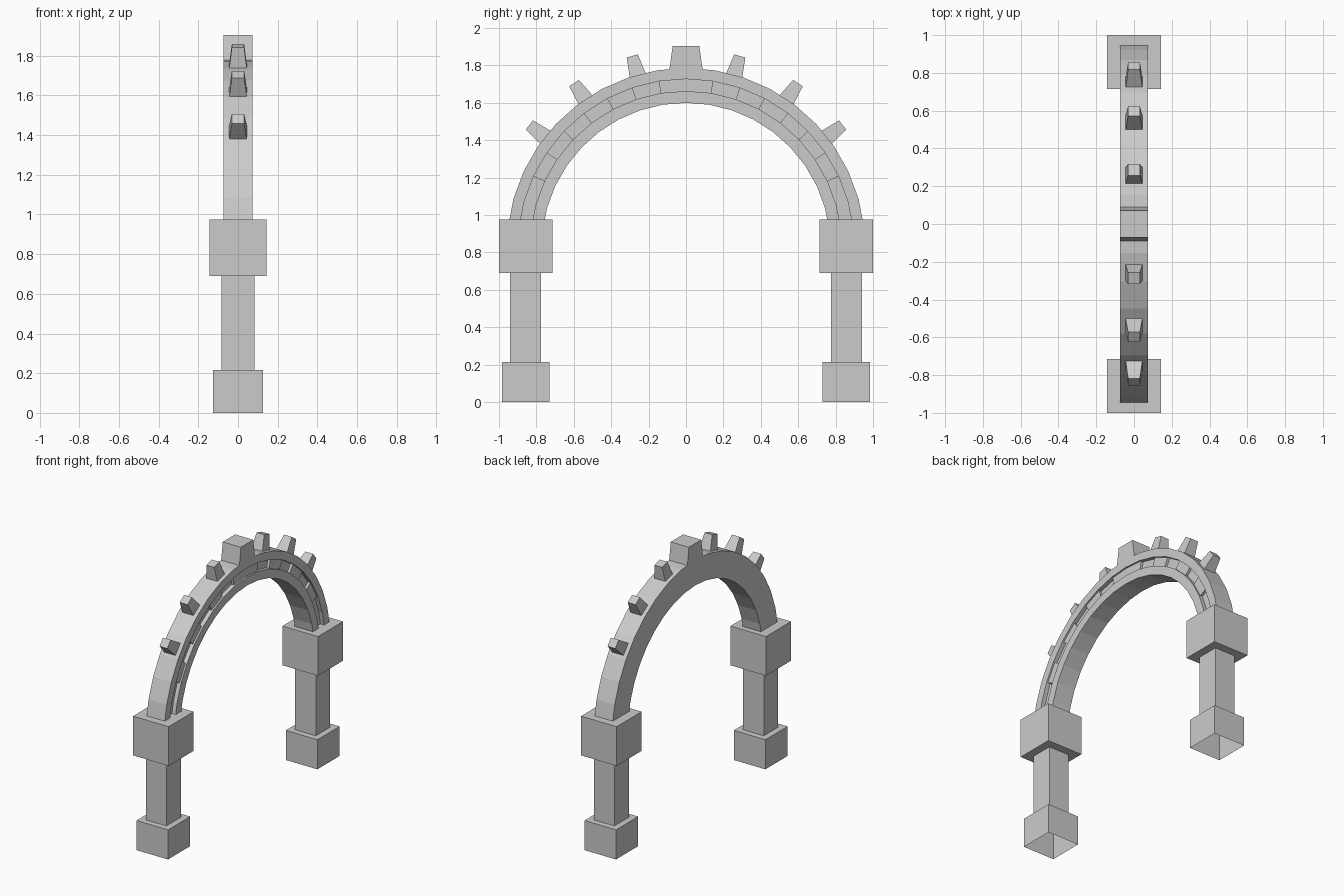
import bpy, bmesh, math

cube = bpy.data.objects.get("Cube")
if cube:
    bpy.data.objects.remove(cube, do_unlink=True)

stone = bpy.data.materials.new("grey_stone")
stone.use_nodes = True
GREY = (0.6, 0.6, 0.6, 1)
stone.diffuse_color = GREY
stone.node_tree.nodes["Principled BSDF"].inputs["Base Color"].default_value = GREY

CENTRE_Z = 0.828            # centre of the arch circle
STEP = math.radians(9.3)    # one arch facet
OUTER, INNER = 0.958, 0.772
GROOVE_OUT, GROOVE_IN = 0.899, 0.835
HALF = 0.073                # half thickness of the arch
FLOOR, BLOCK_FACE = 0.043, 0.061


def finish(bm, name):
    bmesh.ops.recalc_face_normals(bm, faces=bm.faces)
    mesh = bpy.data.meshes.new(name)
    bm.to_mesh(mesh)
    bm.free()
    mesh.materials.append(stone)
    obj = bpy.data.objects.new(name, mesh)
    bpy.context.collection.objects.link(obj)
    return obj


def loft(name, rings, open_start=False):
    """Skin a list of matching closed rings and cap the ends."""
    bm = bmesh.new()
    loops = [[bm.verts.new(p) for p in ring] for ring in rings]
    n = len(loops[0])
    for a, b in zip(loops, loops[1:]):
        for i in range(n):
            j = (i + 1) % n
            bm.faces.new((a[i], a[j], b[j], b[i]))
    if not open_start:
        bm.faces.new(loops[0])
    bm.faces.new(loops[-1])
    return finish(bm, name)


def polar(x, radius, angle):
    """Point on the arch; the angle is measured from the crown."""
    return (x, radius * math.sin(angle), CENTRE_Z + radius * math.cos(angle))


def sweep(name, profile, first, last):
    return loft(name, [[polar(x, r, k * STEP) for x, r in profile]
                       for k in range(first, last + 1)])


def rect(hx, hy, y, z):
    return [(sx * hx, y + sy * hy, z) for sx, sy in ((-1, -1), (1, -1), (1, 1), (-1, 1))]


# Arch ring with a groove along one side
sweep("arch", [(-HALF, INNER), (HALF, INNER), (HALF, GROOVE_IN), (FLOOR, GROOVE_IN),
               (FLOOR, GROOVE_OUT), (HALF, GROOVE_OUT), (HALF, OUTER), (-HALF, OUTER)], -9, 9)

# Raised blocks in the groove
block = [(FLOOR - 0.005, GROOVE_IN), (BLOCK_FACE, GROOVE_IN),
         (BLOCK_FACE, GROOVE_OUT), (FLOOR - 0.005, GROOVE_OUT)]
sweep("crown_groove_block", block, -1, 1)
for k in (2, 4, 6):
    sweep("front_groove_block", block, -k - 1, -k)
    sweep("back_groove_block", block, k, k + 1)

# Keystone
loft("keystone", [rect(HALF, 0.096, 0, 1.727), rect(HALF, 0.071, 0, 1.905)])

for side, label in ((-1, "front"), (1, "back")):
    # Tapered studs around the outside of the arch
    for degrees in (15.7, 34.3, 52):
        angle = math.radians(degrees) * side
        rings = []
        for radius, half in ((0.94, 0.046), (1.062, 0.031)):
            _, cy, cz = polar(0, radius, angle)
            rings.append([(x, cy + t * math.cos(angle), cz - t * math.sin(angle))
                          for x, t, _ in rect(half, half, 0, 0)])
        loft(label + "_stud", rings)

    # Pillar: hollow-bottomed base, shaft and capital
    y = side * 0.857
    for part, half, low, high in (("base", 0.127, 0, 0.215), ("shaft", 0.083, 0.215, 0.69),
                                  ("capital", 0.143, 0.69, 0.975)):
        loft(label + "_" + part, [rect(half, half, y, low), rect(half, half, y, high)],
             open_start=(part == "base"))
